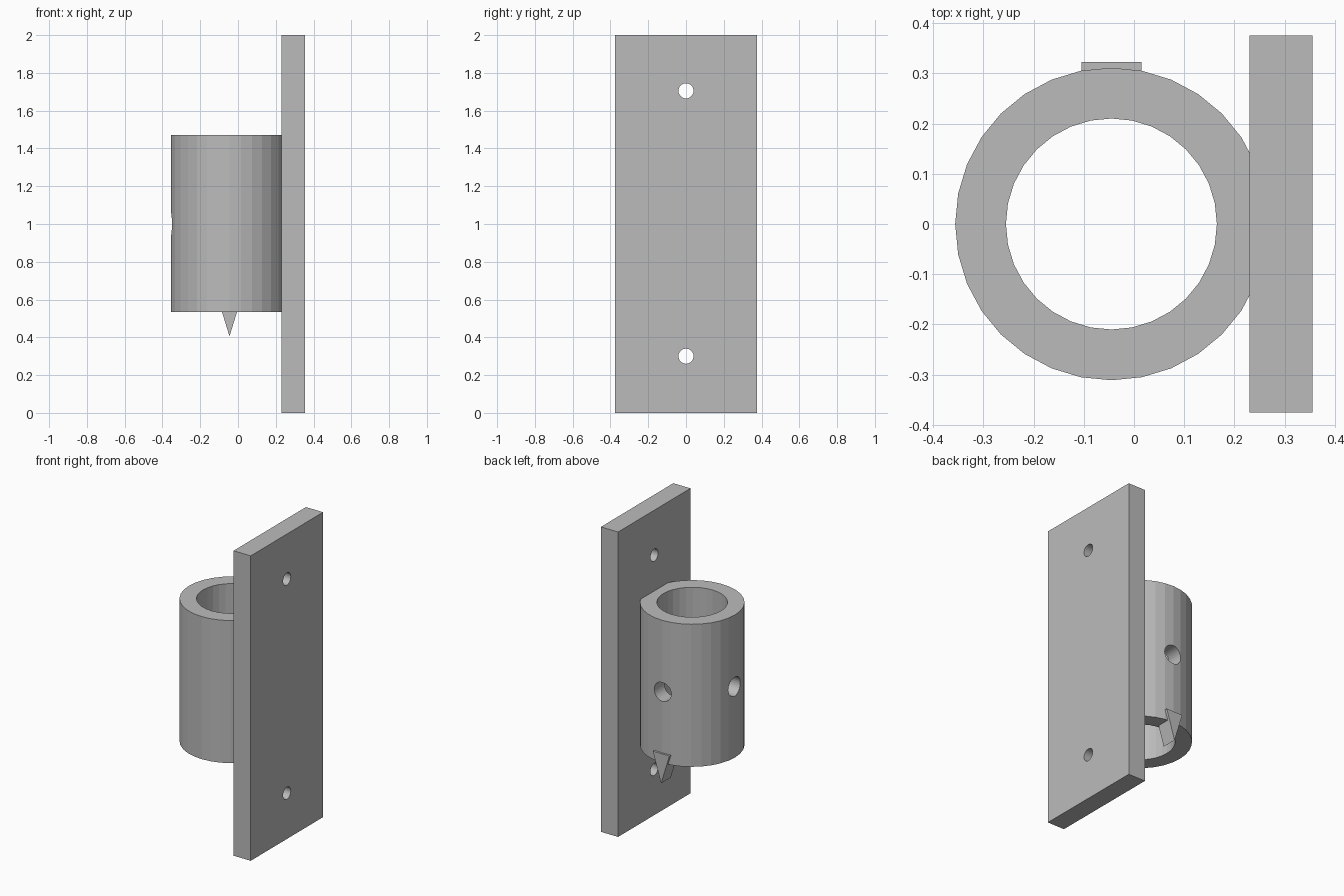
import bpy, bmesh
from math import pi
from mathutils import Matrix, Vector

default = bpy.data.objects.get("Cube")
if default:
    bpy.data.objects.remove(default, do_unlink=True)

grey = bpy.data.materials.new("plain grey")
grey.use_nodes = True
colour = (0.5, 0.5, 0.5, 1)
grey.diffuse_color = colour
grey.node_tree.nodes["Principled BSDF"].inputs["Base Color"].default_value = colour

TUBE_X, TUBE_R, BORE_R = -0.045, 0.311, 0.21
TUBE_LOW, TUBE_HIGH = 0.535, 1.47


def finish(name, bm):
    bmesh.ops.recalc_face_normals(bm, faces=bm.faces)
    mesh = bpy.data.meshes.new(name)
    bm.to_mesh(mesh)
    bm.free()
    mesh.materials.append(grey)
    obj = bpy.data.objects.new(name, mesh)
    bpy.context.collection.objects.link(obj)
    return obj


def cylinder(name, centre, radius, length, axis="Z"):
    turn = {"X": Matrix.Rotation(pi / 2, 4, "Y"),
            "Y": Matrix.Rotation(pi / 2, 4, "X"),
            "Z": Matrix.Identity(4)}[axis]
    # Start with a vertex on the x axis
    spin = Matrix.Rotation(pi / 2, 4, "Z")
    bm = bmesh.new()
    bmesh.ops.create_cone(bm, cap_ends=True, segments=32, radius1=radius,
                          radius2=radius, depth=length,
                          matrix=Matrix.Translation(centre) @ turn @ spin)
    return finish(name, bm)


def box(name, low, high):
    low, high = Vector(low), Vector(high)
    bm = bmesh.new()
    bmesh.ops.create_cube(bm, size=1, matrix=Matrix.Translation((low + high) / 2)
                          @ Matrix.Diagonal((*(high - low), 1)))
    return finish(name, bm)


def cut(target, cutter):
    mod = target.modifiers.new(cutter.name, "BOOLEAN")
    mod.operation = "DIFFERENCE"
    mod.solver = "EXACT"
    mod.object = cutter
    cutter.hide_render = True
    cutter.hide_set(True)


# Mounting plate with two screw holes
plate = box("mounting_plate", (0.23, -0.375, 0), (0.355, 0.375, 2))
for label, z in (("lower", 0.30), ("upper", 1.705)):
    cut(plate, cylinder(label + "_screw_hole_cutter", (0.29, 0, z), 0.04, 0.4, "X"))

# Tube with a vertical bore, overlapping the plate
tube_mid = (TUBE_LOW + TUBE_HIGH) / 2
tube = cylinder("tube", (TUBE_X, 0, tube_mid), TUBE_R, TUBE_HIGH - TUBE_LOW)
cut(tube, cylinder("bore_cutter", (TUBE_X, 0, tube_mid), BORE_R, 1.2))

# Side holes through the outer and back walls
cut(tube, cylinder("outer_hole_cutter", (TUBE_X - 0.26, 0, 1), 0.062, 0.3, "X"))
cut(tube, cylinder("back_hole_cutter", (TUBE_X, 0.26, 1), 0.062, 0.3, "Y"))

# Triangular pointer hanging below the back wall
bm = bmesh.new()
corners = [(-0.06, 0.60), (0.06, 0.60), (0, 0.405)]
face = bm.faces.new([bm.verts.new((TUBE_X + x, 0.222, z)) for x, z in corners])
solid = bmesh.ops.extrude_face_region(bm, geom=[face])
bmesh.ops.translate(bm, vec=(0, 0.1, 0),
                    verts=[v for v in solid["geom"] if isinstance(v, bmesh.types.BMVert)])
finish("pointer", bm)
